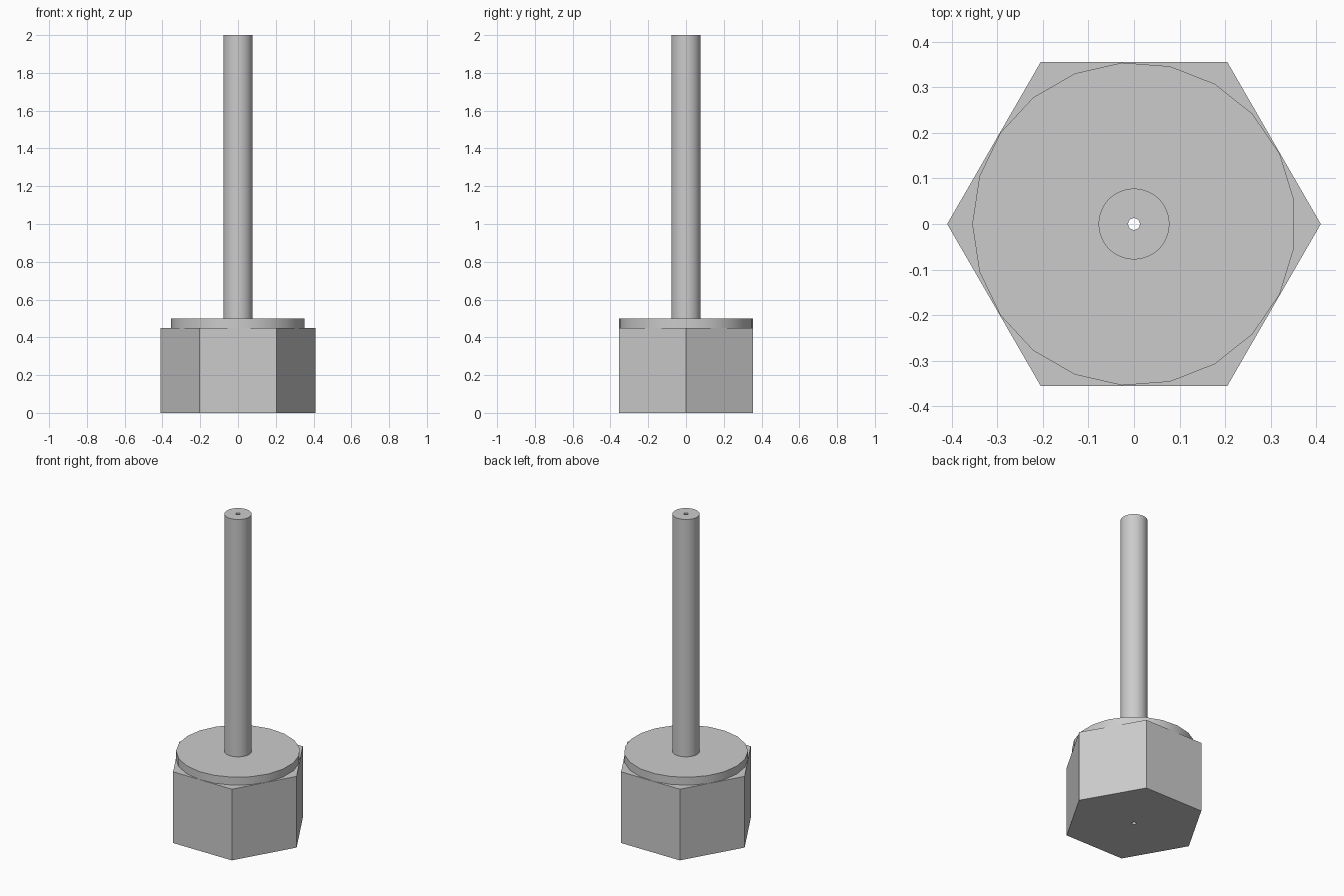
import bpy
import bmesh
from math import cos, sin, tau, pi, radians

cube = bpy.data.objects.get("Cube")
if cube:
    bpy.data.objects.remove(cube)

steel = bpy.data.materials.new("light_grey_metal")
steel.use_nodes = True
colour = (0.6, 0.6, 0.6, 1)
steel.diffuse_color = colour
steel.node_tree.nodes["Principled BSDF"].inputs["Base Color"].default_value = colour

BORE = 0.013


def loop(bm, sides, radius, z):
    """Closed ring of edges, first corner on -x."""
    verts = [bm.verts.new((radius * cos(pi + tau * i / sides),
                           radius * sin(pi + tau * i / sides), z))
             for i in range(sides)]
    return [bm.edges.new((verts[i - 1], verts[i])) for i in range(sides)]


def bored_prism(name, sides, radius, bottom, top):
    """Upright prism with a narrow bore through its middle."""
    bm = bmesh.new()
    outer = [loop(bm, sides, radius, z) for z in (bottom, top)]
    inner = [loop(bm, 16, BORE, z) for z in (bottom, top)]
    for rings in (outer, inner):
        bmesh.ops.bridge_loops(bm, edges=rings[0] + rings[1])
    for end in (0, 1):
        bmesh.ops.triangle_fill(bm, edges=outer[end] + inner[end], use_beauty=True)
    bmesh.ops.recalc_face_normals(bm, faces=bm.faces)
    mesh = bpy.data.meshes.new(name)
    bm.to_mesh(mesh)
    bm.free()
    mesh.materials.append(steel)
    obj = bpy.data.objects.new(name, mesh)
    bpy.context.collection.objects.link(obj)
    bpy.ops.object.select_all(action='DESELECT')
    obj.select_set(True)
    bpy.context.view_layer.objects.active = obj
    bpy.ops.object.shade_smooth_by_angle(angle=radians(30))


# Hexagonal base, round collar and slender tube, each sunk slightly into the last
bored_prism("hex_base", 6, 0.41, 0, 0.45)
bored_prism("collar", 21, 0.355, 0.44, 0.5)
bored_prism("tube", 32, 0.078, 0.49, 2)
